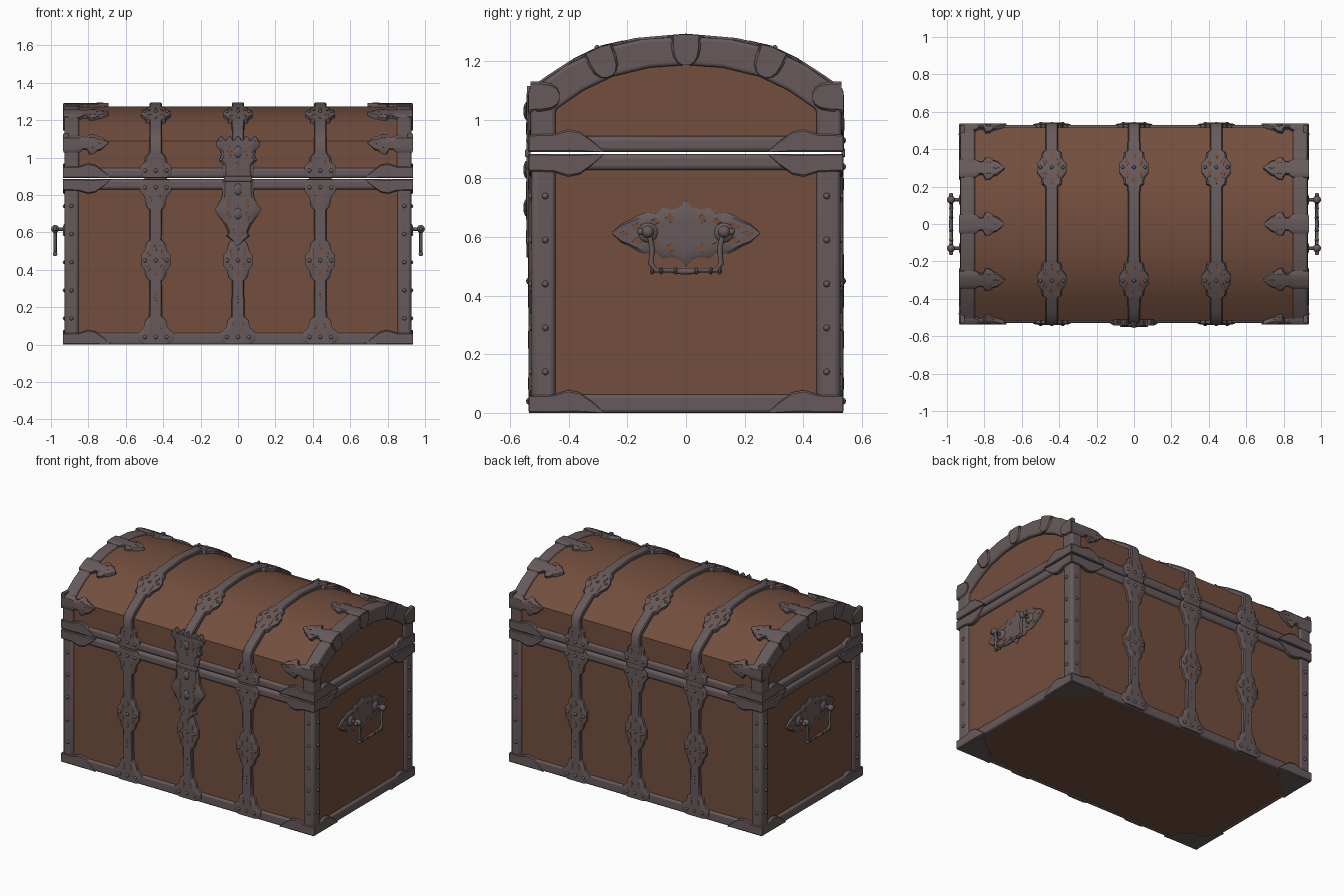
import bpy, bmesh, math
from mathutils import Vector, Matrix

old = bpy.data.objects.get("Cube")
if old:
    bpy.data.objects.remove(old)


def material(name, rgb):
    m = bpy.data.materials.new(name)
    m.use_nodes = True
    m.diffuse_color = (*rgb, 1)
    m.node_tree.nodes["Principled BSDF"].inputs["Base Color"].default_value = (*rgb, 1)
    return m


WOOD = material("brown wood", (0.17, 0.077, 0.047))
METAL = material("aged iron", (0.135, 0.102, 0.104))
parts = []


def finish(name, bm, mat, bevel=0):
    bmesh.ops.recalc_face_normals(bm, faces=bm.faces)
    me = bpy.data.meshes.new(name)
    bm.to_mesh(me)
    bm.free()
    me.materials.append(mat)
    ob = bpy.data.objects.new(name, me)
    bpy.context.collection.objects.link(ob)
    parts.append(ob)
    if bevel:
        mod = ob.modifiers.new("soft edges", "BEVEL")
        mod.width, mod.segments = bevel, 3
    return ob


def box(name, lo, hi, mat=METAL, bevel=0):
    bm = bmesh.new()
    lo, hi = Vector(lo), Vector(hi)
    size = Vector(abs(v) for v in hi - lo)
    bmesh.ops.create_cube(bm, size=1, matrix=Matrix.Translation((lo + hi) / 2) @ Matrix.Diagonal((*size, 1)))
    return finish(name, bm, mat, bevel)


def prism(name, yz, x0, x1, mat=METAL, bevel=0):
    """Extrude a y-z outline along x."""
    bm = bmesh.new()
    face = bm.faces.new([bm.verts.new((x0, y, z)) for y, z in yz])
    out = bmesh.ops.extrude_face_region(bm, geom=[face])
    bmesh.ops.translate(bm, vec=(x1 - x0, 0, 0), verts=[v for v in out["geom"] if isinstance(v, bmesh.types.BMVert)])
    return finish(name, bm, mat, bevel)


def balls(name, spots, r, scale=(1, 1, 1)):
    bm = bmesh.new()
    for p in spots:
        bmesh.ops.create_uvsphere(bm, u_segments=10, v_segments=6, radius=r,
                                  matrix=Matrix.Translation(p) @ Matrix.Diagonal((*scale, 1)))
    return finish(name, bm, METAL)


def ribbon(bm, place, stations, t, depth=0.02):
    """Plate with bevelled rims; stations are (along, low, high), place maps (along, across, height)."""
    cols = [(0, .25), (.08, 1), (.3, 1), (.5, 1), (.7, 1), (.92, 1), (1, .25)]
    top, low = [], []
    for a, lo, hi in stations:
        top.append([bm.verts.new(place(a, lo + (hi - lo) * c, t * h)) for c, h in cols])
        low.append([bm.verts.new(place(a, lo + (hi - lo) * c, -depth)) for c, h in cols])
    n, m = len(cols) - 1, len(stations) - 1
    for i in range(m):
        for j in range(n):
            for g in (top, low):
                bm.faces.new((g[i][j], g[i + 1][j], g[i + 1][j + 1], g[i][j + 1]))
        for j in (0, n):
            bm.faces.new((top[i][j], top[i + 1][j], low[i + 1][j], low[i][j]))
    for i in (0, m):
        for j in range(n):
            bm.faces.new((top[i][j], top[i][j + 1], low[i][j + 1], low[i][j]))


def plate(name, place, stations, t=0.01, holes=()):
    """Iron plate with diamond piercings showing the wood; holes are (along, across, half sizes)."""
    stations = [s if len(s) == 3 else (s[0], -s[1], s[1]) for s in stations]
    bm = bmesh.new()
    ribbon(bm, place, stations, t)
    finish(name, bm, METAL)
    if holes:
        bm = bmesh.new()
        for a, b, la, lb in holes:
            ribbon(bm, place, [(a - la, b - .001, b + .001), (a, b - lb, b + lb), (a + la, b - .001, b + .001)], t + .0015, -t)
        finish(name + "_piercings", bm, WOOD)


# Lid cross-section and a map that wraps plates over it
half = [(0, 1.285), (.15, 1.275), (.29, 1.243), (.41, 1.185), (.53, 1.10), (.53, .89)]
curve = [(-y, z) for y, z in half[:0:-1]] + half
lens = [math.dist(p, q) for p, q in zip(curve, curve[1:])]
S = sum(lens) / 2


def on_curve(s):
    s += S
    for i, L in enumerate(lens):
        if s <= L or i == len(lens) - 1:
            return Vector((0, *curve[i])).lerp(Vector((0, *curve[i + 1])), s / L)
        s -= L


def lid_point(s, x, d):
    tan = on_curve(min(s + .02, S)) - on_curve(max(s - .02, -S))
    n = Vector((0, -tan.z, tan.y)).normalized()
    return on_curve(s) + n * d + Vector((x, 0, 0))


# Wooden body and lid
box("body", (-.912, -.515, .003), (.912, .515, .88), WOOD)
prism("lid", [(y * .515 / .53, z - .012 if z > 1 else .895) for y, z in curve], -.905, .905, WOOD)

# Rims, base rails and corner posts
box("lower_rim", (-.93, -.53, .828), (.93, .53, .884), METAL, .016)
box("upper_rim", (-.93, -.53, .89), (.93, .53, .945), METAL, .016)
for s in (-1, 1):
    box("base_rail_long", (-.93, s * .50, 0), (.93, s * .53, .063), METAL, .012)
    box("base_rail_end", (s * .90, -.53, 0), (s * .93, .53, .063), METAL, .012)
    for q in (-1, 1):
        box("corner_post", (s * .85, q * .445, .01), (s * .927, q * .527, .85), METAL, .018)
        levels = [.14 + .15 * i for i in range(5)]
        balls("post_rivets", [(s * .927, q * .48, z) for z in levels] + [(s * .89, q * .527, z) for z in levels], .011)
        # Corner foot plate under the chest
        bm = bmesh.new()
        foot = [(.93, .53), (.70, .53), (.73, .46), (.86, .36), (.93, .30)]
        f = bm.faces.new([bm.verts.new((s * x, q * y, 0)) for x, y in foot])
        ext = bmesh.ops.extrude_face_region(bm, geom=[f])["geom"]
        bmesh.ops.translate(bm, vec=(0, 0, .02), verts=[v for v in ext if isinstance(v, bmesh.types.BMVert)])
        finish("foot_plate", bm, METAL)
        # Pointed brackets along the rails at each corner
        for z0, up in ((0, 1), (.884, -1), (.89, 1)):
            leaf = [(0, 0, .06), (.08, 0, .062), (.13, 0, .078), (.17, 0, .07), (.21, 0, .04), (.25, 0, .004)]
            plate("corner_bracket_long", lambda a, b, d: Vector((s * (.932 - a), q * (.53 + d), z0 + up * b)), leaf, .006)
            plate("corner_bracket_end", lambda a, b, d: Vector((s * (.93 + d), q * (.532 - a), z0 + up * b)), leaf, .006)

# Arched end bands of the lid with clasps and leaf plates
inner = [(.445, .90), (.445, 1.035), (.35, 1.10), (.25, 1.148), (.125, 1.178), (0, 1.187)]
arch = curve + inner + [(-y, z) for y, z in inner[-2::-1]]
for s in (-1, 1):
    prism("lid_end_band", arch, s * .85, s * .928, METAL, .012)
    for c in (-.595, -.305, 0, .305, .595):
        leaf = [(0, .052), (.085, .052), (.105, .036), (.125, .036), (.14, .065), (.165, .06),
                (.18, .045), (.2, .04), (.24, .003)]
        plate("lid_leaf", lambda a, b, d: lid_point(c + b, s * (.933 - a), d), leaf, .007,
              [(.155, .03, .016, .007), (.155, -.03, .016, .007), (.195, 0, .018, .007)])
        tip = on_curve(c)
        mid = lid_point(c, 0, -.1)
        down = (mid - tip).normalized()
        side = Vector((0, -down.z, down.y))
        clasp = [(0, .052), (.04, .05), (.07, .044), (.09, .03), (.098, .012)]
        plate("band_clasp", lambda a, b, d: tip + down * a + side * b + Vector((s * (.926 + d), 0, 0)), clasp, .01)

# Straps over the front, lid and back
lid_half = [(.17, .033), (.205, .035), (.215, .052), (.25, .056), (.28, .078), (.33, .078), (.36, .056), (.395, .052),
            (.405, .034), (.5, .033), (.55, .033), (.59, .033), (.65, .035), (.67, .055), (.70, .06), (.72, .085),
            (.76, .085), (.782, .065)]
lid_strap = [(-s, w) for s, w in lid_half[::-1]] + [(0, .033)] + lid_half
body_strap = [(.004, .07), (.025, .1), (.06, .1), (.09, .065), (.13, .055), (.15, .035), (.34, .032), (.36, .05),
              (.40, .06), (.42, .078), (.48, .078), (.50, .06), (.54, .05), (.56, .032), (.72, .034), (.74, .05),
              (.79, .06), (.82, .085), (.86, .085), (.882, .065)]


def rosette(c):
    return [(c + i * .035, j * .036, .024, .011) for i in (-1, 1) for j in (-1, 1)] + \
           [(c + i * .07, 0, .02, .012) for i in (-1, 1)]


for x0 in (-.44, 0, .44):
    plate("lid_strap", lambda a, b, d: lid_point(a, x0 + b, d), lid_strap, .009,
          rosette(-.305) + rosette(.305) + [(k * .69, j * .025, .02, .007) for k in (-1, 1) for j in (-1, 1)])
    for q in (-1, 1):
        plate("body_strap", lambda a, b, d: Vector((x0 + b, q * (.53 + d), a)), body_strap, .008,
              rosette(.45) + [(z, j * .025, .02, .007) for z in (.10, .78) for j in (-1, 1)] + [(.25, 0, .03, .006)])
        balls("strap_studs", [(x0 + i * .058, q * .538, z) for i in (-1, 0, 1) for z in (.04, .45, .84, .93)], .011, (1, .7, 1))
        balls("lid_studs", [lid_point(q * .305, x0 + i * .06, .008) for i in (-1, 0, 1)], .01)
    # Rear hinge knuckle
    box("hinge", (x0 - .06, .53, .872), (x0 + .06, .543, .902), METAL, .005)


# Latch on the front
def front(a, b, d):
    return Vector((b, -.53 - d, a))


upper = [(.895, .075), (.96, .075), (.985, .1), (1.01, .09), (1.04, .095), (1.06, .118), (1.085, .118), (1.09, .1)]
lower = [(.53, .004), (.56, .035), (.58, .062), (.6, .052), (.64, .07), (.69, .105), (.72, .125), (.75, .105),
         (.79, .085), (.882, .08)]
plate("latch_upper", front, upper, .014, [(1.03, j * .045, .03, .014) for j in (-1, 1)] + [(.97, 0, .02, .012)])
plate("latch_lower", front, lower, .014, [(z, j * .05, .03, .015) for z in (.69, .76) for j in (-1, 1)] +
      [(.6, j * .022, .022, .009) for j in (-1, 1)])
for x in (-.09, -.045, 0, .045, .09):
    plate("latch_crown_point", lambda a, b, d: front(a, x + b, d), [(1.08, .02), (1.1, .016), (1.115, .003)], .012)
box("latch_hasp", (-.075, -.55, .872), (.075, -.53, .9), METAL, .006)
balls("latch_boss", [(0, -.544, .7), (0, -.544, 1.03), (0, -.544, .83)], .022, (1, .5, 1.4))

# Pierced handle plates, knobs and hanging bails on both ends
outline = [(.02, .09), (.05, .08), (.08, .088), (.10, .066), (.14, .07), (.165, .06), (.19, .045), (.22, .032), (.25, .004)]
outline = [(-a, w) for a, w in outline[::-1]] + [(0, .115)] + outline
for s in (-1, 1):
    cuts = [(i * a, j * b, la, lb) for i in (-1, 1) for j in (-1, 1)
            for a, b, la, lb in ((.055, .05, .016, .018), (.105, .04, .018, .012), (.165, .025, .022, .012))]
    plate("handle_plate", lambda a, b, d: Vector((s * (.913 + d), a, .613 + b)), outline, .01,
          cuts + [(i * .21, 0, .018, .01) for i in (-1, 1)])
    balls("handle_plate_bosses", [(s * .924, i * .13, .615) for i in (-1, 1)], .034, (.4, 1, 1))
    balls("handle_knobs", [(s * .978, i * .13, .618) for i in (-1, 1)], .022)
    balls("handle_beads", [(s * .978, i * .155, .618) for i in (-1, 1)], .012)
    balls("handle_bar_rings", [(s * .978, i * y, .485) for i in (-1, 1) for y in (.035, .085, .115)], .013, (1, .6, 1))
    balls("handle_bar_swell", [(s * .978, 0, .483)], .011, (1, 5, 1))
    bail = [(s * .978, y, z) for y, z in ((-.125, .61), (-.115, .56), (-.12, .51), (-.105, .487), (.105, .487),
                                         (.12, .51), (.115, .56), (.125, .61))]
    pins = [[(s * .915, i * .13, .615), (s * .98, i * .13, .618)] for i in (-1, 1)]
    cu = bpy.data.curves.new("handle_bail", "CURVE")
    cu.dimensions, cu.bevel_depth, cu.bevel_resolution, cu.use_fill_caps = "3D", .009, 2, True
    for line in [bail] + pins:
        sp = cu.splines.new("POLY")
        sp.points.add(len(line) - 1)
        for p, co in zip(sp.points, line):
            p.co = (*co, 1)
    cu.materials.append(METAL)
    bpy.context.collection.objects.link(bpy.data.objects.new("handle_bail", cu))

# Smooth shading with crisp edges
bpy.ops.object.select_all(action="DESELECT")
for ob in parts:
    ob.select_set(True)
bpy.context.view_layer.objects.active = parts[0]
bpy.ops.object.shade_smooth_by_angle(angle=math.radians(35))
